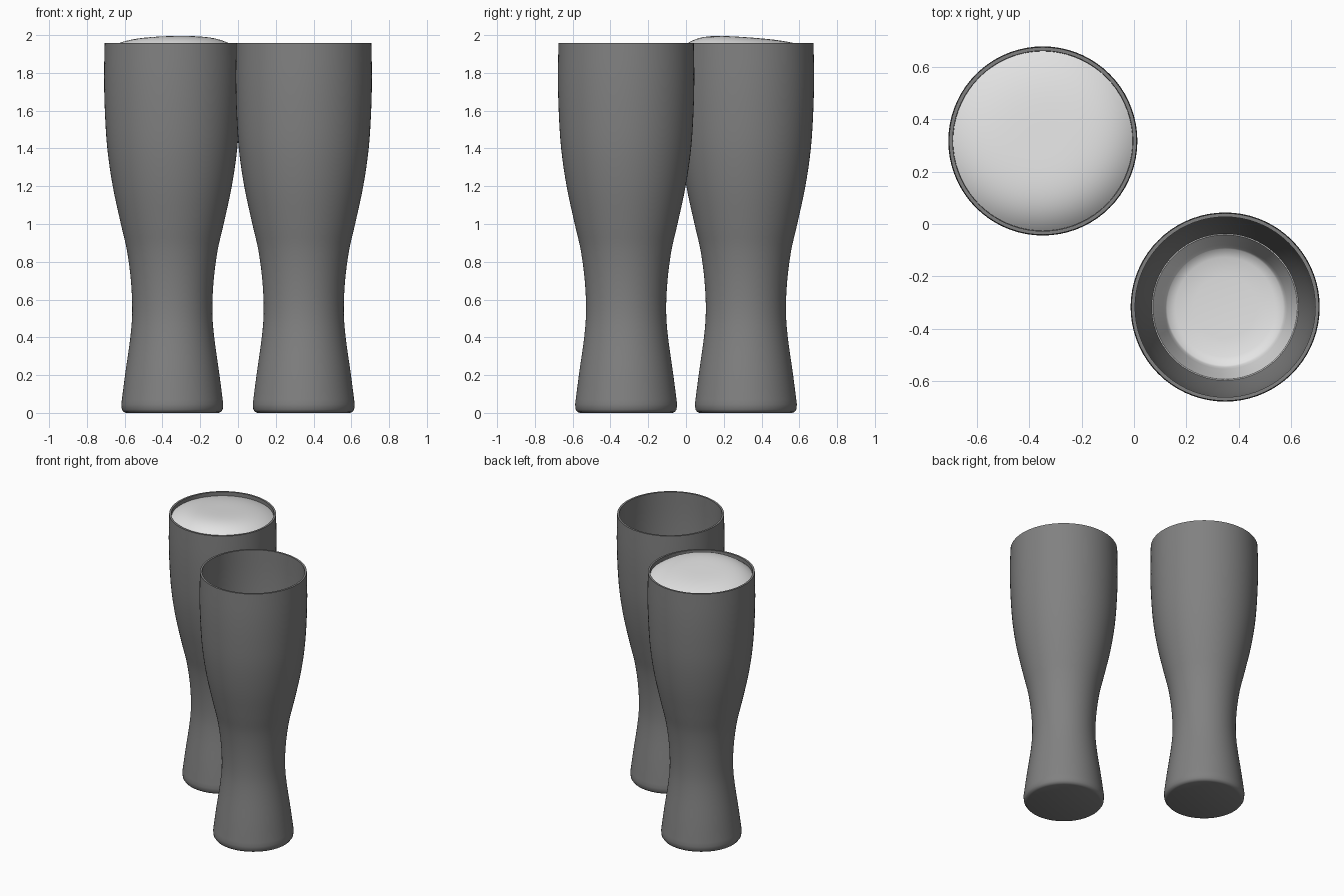
import bpy, bmesh, math

cube = bpy.data.objects.get("Cube")
if cube:
    bpy.data.objects.remove(cube)

SEGMENTS = 72
WALL = 0.014
RIM_Z = 1.957


def make_material(name, value):
    mat = bpy.data.materials.new(name)
    mat.use_nodes = True
    colour = (value, value, value, 1)
    mat.diffuse_color = colour
    mat.node_tree.nodes["Principled BSDF"].inputs["Base Color"].default_value = colour
    return mat


glass_mat = make_material("dark grey glass", 0.22)
foam_mat = make_material("pale foam", 0.78)

# Outer silhouette above the rounded foot: (radius, height)
KEYS = [(0.27, 0.045), (0.25, 0.2), (0.222, 0.4), (0.212, 0.54), (0.219, 0.7),
        (0.24, 0.86), (0.272, 1.0), (0.315, 1.2), (0.344, 1.4), (0.357, 1.6),
        (0.361, 1.78), (0.358, RIM_Z)]


def smooth_curve(points, steps=4):
    """Catmull-Rom curve through the points."""
    ext = [points[0]] + points + [points[-1]]
    out = []
    for a, b, c, d in zip(ext, ext[1:], ext[2:], ext[3:]):
        for i in range(steps):
            t = i / steps
            out.append(tuple(
                q + 0.5 * t * (r - p + t * (2 * p - 5 * q + 4 * r - s
                                            + t * (3 * (q - r) + s - p)))
                for p, q, r, s in zip(a, b, c, d)))
    return out + [points[-1]]


OUTER = smooth_curve(KEYS)


def lathe(name, profile, location, mat, shape=None):
    """Revolve a profile whose ends lie on the axis; shape can lift vertices."""
    bm = bmesh.new()
    rings = []
    for r, z in profile:
        count = 1 if r == 0 else SEGMENTS
        rings.append([bm.verts.new((r * math.cos(math.tau * i / SEGMENTS),
                                    r * math.sin(math.tau * i / SEGMENTS), z))
                      for i in range(count)])
    for low, high in zip(rings, rings[1:]):
        for i in range(SEGMENTS):
            j = (i + 1) % SEGMENTS
            if len(low) == 1:
                bm.faces.new((low[0], high[j], high[i]))
            elif len(high) == 1:
                bm.faces.new((low[i], low[j], high[0]))
            else:
                bm.faces.new((low[i], low[j], high[j], high[i]))
    if shape:
        for v in bm.verts:
            v.co.z += shape(v.co)
    bmesh.ops.recalc_face_normals(bm, faces=bm.faces)
    mesh = bpy.data.meshes.new(name)
    bm.to_mesh(mesh)
    bm.free()
    mesh.materials.append(mat)
    obj = bpy.data.objects.new(name, mesh)
    obj.location = location
    bpy.context.collection.objects.link(obj)
    bpy.ops.object.select_all(action="DESELECT")
    obj.select_set(True)
    bpy.context.view_layer.objects.active = obj
    bpy.ops.object.shade_smooth_by_angle(angle=math.radians(40))
    return obj


# Two hollow glasses with rounded feet
full_spot = (-0.348, 0.317, 0)
empty_spot = (0.348, -0.317, 0)
inner = [(r - WALL, z) for r, z in OUTER if z > 0.06]
foot = [(0, 0), (0.245, 0), (0.258, 0.005), (0.267, 0.018)]
glass_profile = foot + OUTER + inner[::-1] + [(0, inner[0][1])]
lathe("full_glass", glass_profile, full_spot, glass_mat)
lathe("empty_glass", glass_profile, empty_spot, glass_mat)

# Lopsided foam dome on the full glass
R = 0.343
DOME_BASE = 1.93


def dome(co):
    t = math.hypot(co.x, co.y) / R
    if co.z < DOME_BASE - 0.01:
        return 0
    return (1 - t ** 4) * (0.057 - 0.024 * co.y / R + 0.008 * co.x / R)


dome_profile = [(0, 1.75), (R, 1.75)]
dome_profile += [(R * (1 - (i / 16) ** 1.3), DOME_BASE) for i in range(17)]
lathe("foam_head", dome_profile, full_spot, foam_mat, dome)

# Foam left in the emptied glass: a shallow pool with a film up the wall
film = [(r - 0.004, z) for r, z in inner if 0.89 < z < 1.13]
outside = [(r + 0.002, z) for r, z in inner if 0.84 < z < 1.13]
pool = [(0, 0.865), (0.12, 0.867), (0.19, 0.873), (0.222, 0.885)]
lathe("foam_residue", pool + film + outside[::-1] + [(0, 0.84)], empty_spot, foam_mat)
